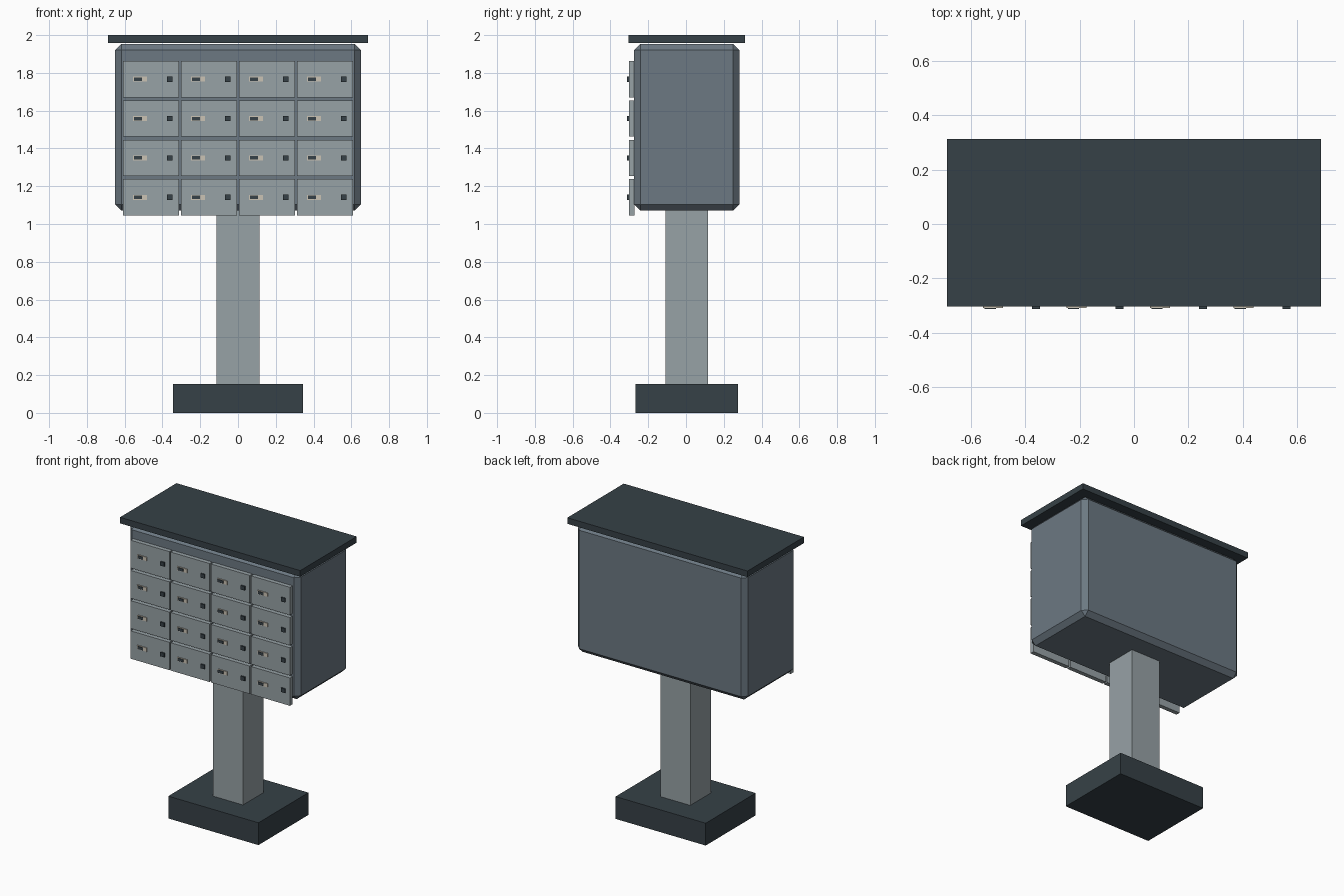
import bpy

cube = bpy.data.objects.get("Cube")
if cube:
    bpy.data.objects.remove(cube, do_unlink=True)


def material(name, rgb):
    mat = bpy.data.materials.new(name)
    mat.use_nodes = True
    colour = (*rgb, 1.0)
    mat.diffuse_color = colour
    mat.node_tree.nodes["Principled BSDF"].inputs["Base Color"].default_value = colour
    return mat


DARK = material("dark slate", (0.037, 0.053, 0.063))
BODY = material("blue grey", (0.15, 0.19, 0.225))
PALE = material("pale grey", (0.31, 0.36, 0.38))
BEIGE = material("warm beige", (0.60, 0.55, 0.46))


def box(name, centre, size, mat, bevel=0.0):
    """Axis-aligned box, with an optional flat chamfer."""
    bpy.ops.mesh.primitive_cube_add(size=1, location=centre)
    obj = bpy.context.object
    obj.name = name
    obj.scale = size
    bpy.ops.object.transform_apply(location=False, rotation=False, scale=True)
    obj.data.materials.append(mat)
    if bevel:
        mod = obj.modifiers.new("chamfer", "BEVEL")
        mod.width = bevel
        mod.segments = 1
    return obj


# Stand, cabinet and roof share one centre line
Y = 0.004
box("base", (0, Y, 0.077), (0.688, 0.545, 0.154), DARK)
box("post", (0, Y, 0.62), (0.228, 0.224, 0.94), PALE)
box("cabinet", (0, Y, 1.512), (1.30, 0.556, 0.882), BODY, bevel=0.032)
box("roof", (0, Y, 1.979), (1.376, 0.616, 0.042), DARK)

# Grid of small doors, each with a handle and a lock
FRONT = -0.303
for row in range(4):
    for col in range(4):
        x = (col - 1.5) * 0.307
        z = 1.454 + (row - 1.5) * 0.2085
        tag = f"_{row + 1}_{col + 1}"
        box("door" + tag, (x, FRONT + 0.015, z), (0.296, 0.03, 0.192), PALE)
        box("handle_plate" + tag, (x - 0.058, FRONT - 0.002, z), (0.074, 0.007, 0.026), BEIGE)
        box("handle_grip" + tag, (x - 0.069, FRONT - 0.005, z), (0.042, 0.008, 0.019), DARK)
        box("lock" + tag, (x + 0.1, FRONT - 0.003, z), (0.03, 0.012, 0.028), DARK)
